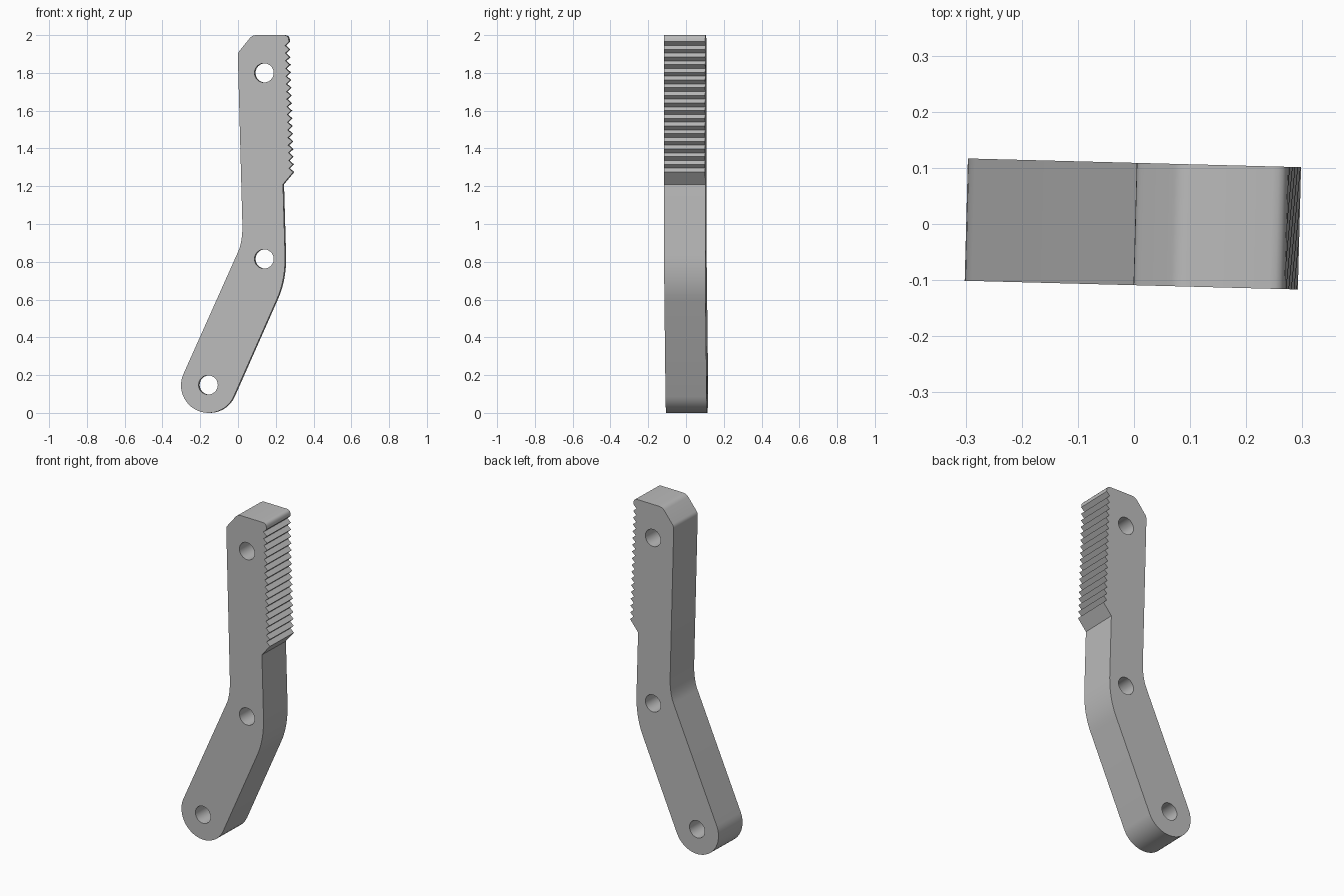
import bpy, bmesh, math
from mathutils import Vector

cube = bpy.data.objects.get("Cube")
if cube:
    bpy.data.objects.remove(cube, do_unlink=True)

THICKNESS = 0.218
TEETH = 18

steel = bpy.data.materials.new("grey_steel")
steel.use_nodes = True
steel.diffuse_color = (0.5, 0.5, 0.5, 1)
steel.node_tree.nodes["Principled BSDF"].inputs["Base Color"].default_value = (0.5, 0.5, 0.5, 1)


def arc(center, radius, start, end, steps):
    """Points on a circular arc, angles in degrees."""
    pts = []
    for i in range(steps + 1):
        a = math.radians(start + (end - start) * i / steps)
        pts.append(Vector((center[0] + radius * math.cos(a), center[1] + radius * math.sin(a))))
    return pts


def bend(a, corner, b, steps=8):
    """Rounded corner between two straight edges."""
    a, corner, b = Vector(a), Vector(corner), Vector(b)
    return [a.lerp(corner, i / steps).lerp(corner.lerp(b, i / steps), i / steps)
            for i in range(steps + 1)]


def teeth(bottom, top, depth):
    """Saw-toothed edge running from the lowest tip to the highest."""
    bottom, top = Vector(bottom), Vector(top)
    pts = []
    for i in range(TEETH):
        pts.append(bottom.lerp(top, i / (TEETH - 1)))
        if i < TEETH - 1:
            pts.append(bottom.lerp(top, (i + 0.5) / (TEETH - 1)) - Vector((depth, 0)))
    return pts


# Lever outline, counter-clockwise from the rounded foot
outline = arc((-0.153, 0.146), 0.146, 156, 336, 24)
outline += bend((0.208, 0.6), (0.254, 0.70), (0.252, 0.83))
outline += [Vector((0.241, 1.21))]
outline += teeth((0.295, 1.275), (0.273, 1.965), 0.022)
outline += bend((0.271, 1.98), (0.268, 2.0), (0.245, 2.0), 4)
outline += bend((0.1, 2.0), (0.08, 2.0), (0.066, 1.985), 4)
outline += bend((0.012, 1.918), (0.002, 1.908), (0.002, 1.892), 4)
outline += bend((0.026, 1.0), (0.028, 0.905), (0.002, 0.85))

holes = [arc(c, 0.051, 0, 345, 23) for c in ((0.141, 1.8), (0.141, 0.815), (-0.155, 0.148))]

# Filled profile with pin holes, given thickness
profile = bpy.data.curves.new("lever_profile", "CURVE")
profile.dimensions = "2D"
profile.fill_mode = "BOTH"
profile.extrude = THICKNESS / 2
for loop in [outline] + holes:
    spline = profile.splines.new("POLY")
    spline.points.add(len(loop) - 1)
    for point, co in zip(spline.points, loop):
        point.co = (co.x, co.y, 0, 1)
    spline.use_cyclic_u = True

lever = bpy.data.objects.new("toothed_lever", profile)
bpy.context.collection.objects.link(lever)
bpy.ops.object.select_all(action="DESELECT")
lever.select_set(True)
bpy.context.view_layer.objects.active = lever
bpy.ops.object.convert(target="MESH")
lever = bpy.context.object

# Weld the rims and set consistent outward faces
bm = bmesh.new()
bm.from_mesh(lever.data)
bmesh.ops.remove_doubles(bm, verts=bm.verts, dist=0.0002)
bmesh.ops.recalc_face_normals(bm, faces=bm.faces)
bm.to_mesh(lever.data)
bm.free()

lever.data.materials.clear()
lever.data.materials.append(steel)

# Stand upright with a slight turn
lever.rotation_euler = (math.radians(90), 0, math.radians(-1.5))
bpy.ops.object.shade_smooth_by_angle(angle=math.radians(30))
